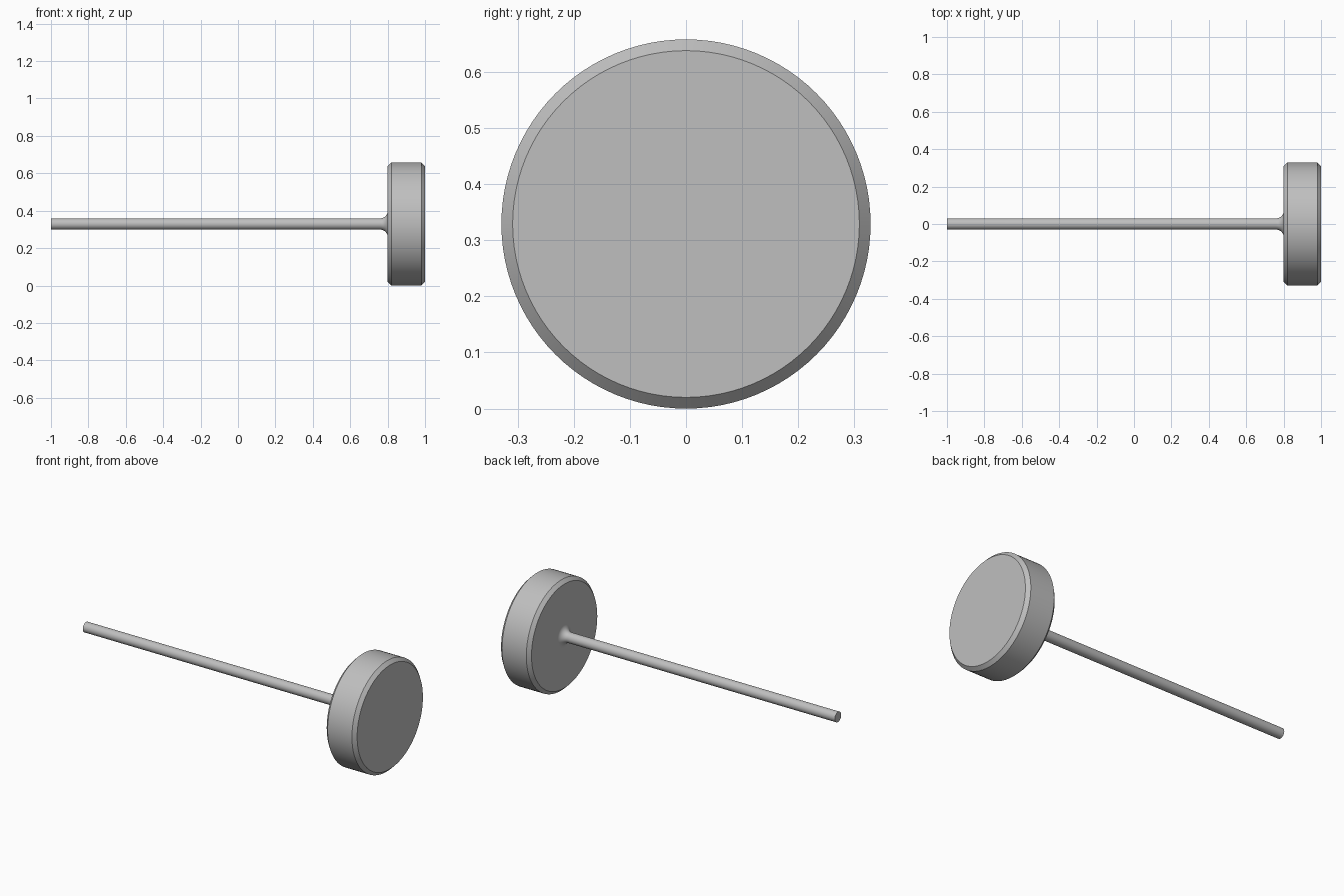
import bpy, bmesh
from math import sin, cos, pi, radians
from mathutils import Vector

cube = bpy.data.objects.get("Cube")
if cube:
    bpy.data.objects.remove(cube, do_unlink=True)

HEAD_R, ROD_R = 0.329, 0.03      # radii
HEAD_X, CHAMFER, FILLET = 0.8, 0.02, 0.04
SIDES, ARC = 96, 10

# Plain grey metal
metal = bpy.data.materials.new("grey_metal")
metal.use_nodes = True
grey = (0.52, 0.52, 0.52, 1)
metal.diffuse_color = grey
metal.node_tree.nodes["Principled BSDF"].inputs["Base Color"].default_value = grey


def lathe(name, profile):
    """Revolve (x, radius) points about the x axis and cap both ends."""
    bm = bmesh.new()
    rings = []
    for x, r in profile:
        angles = [2 * pi * i / SIDES for i in range(SIDES)]
        rings.append([bm.verts.new((x, r * cos(a), r * sin(a))) for a in angles])
    for a, b in zip(rings, rings[1:]):
        for i in range(SIDES):
            j = (i + 1) % SIDES
            bm.faces.new((a[i], a[j], b[j], b[i]))
    bm.faces.new(rings[0])
    bm.faces.new(rings[-1])
    bmesh.ops.recalc_face_normals(bm, faces=bm.faces)
    mesh = bpy.data.meshes.new(name)
    bm.to_mesh(mesh)
    bm.free()
    mesh.materials.append(metal)
    obj = bpy.data.objects.new(name, mesh)
    bpy.context.collection.objects.link(obj)
    return obj


# Thin rod, flared by a concave fillet into the chamfered disc head
rod = [(-1, ROD_R)]
for k in range(ARC + 1):
    t = pi / 2 * k / ARC
    rod.append((HEAD_X - FILLET + FILLET * sin(t), ROD_R + FILLET * (1 - cos(t))))
head = [(HEAD_X, HEAD_R - CHAMFER), (HEAD_X + CHAMFER, HEAD_R),
        (1 - CHAMFER, HEAD_R), (1, HEAD_R - CHAMFER)]

disc_on_rod = lathe("disc_on_rod", rod + head)
disc_on_rod.location = Vector((0, 0, HEAD_R))

# Smooth round surfaces, crisp chamfers and ends
bpy.ops.object.select_all(action='DESELECT')
disc_on_rod.select_set(True)
bpy.context.view_layer.objects.active = disc_on_rod
bpy.ops.object.shade_smooth_by_angle(angle=radians(30))
